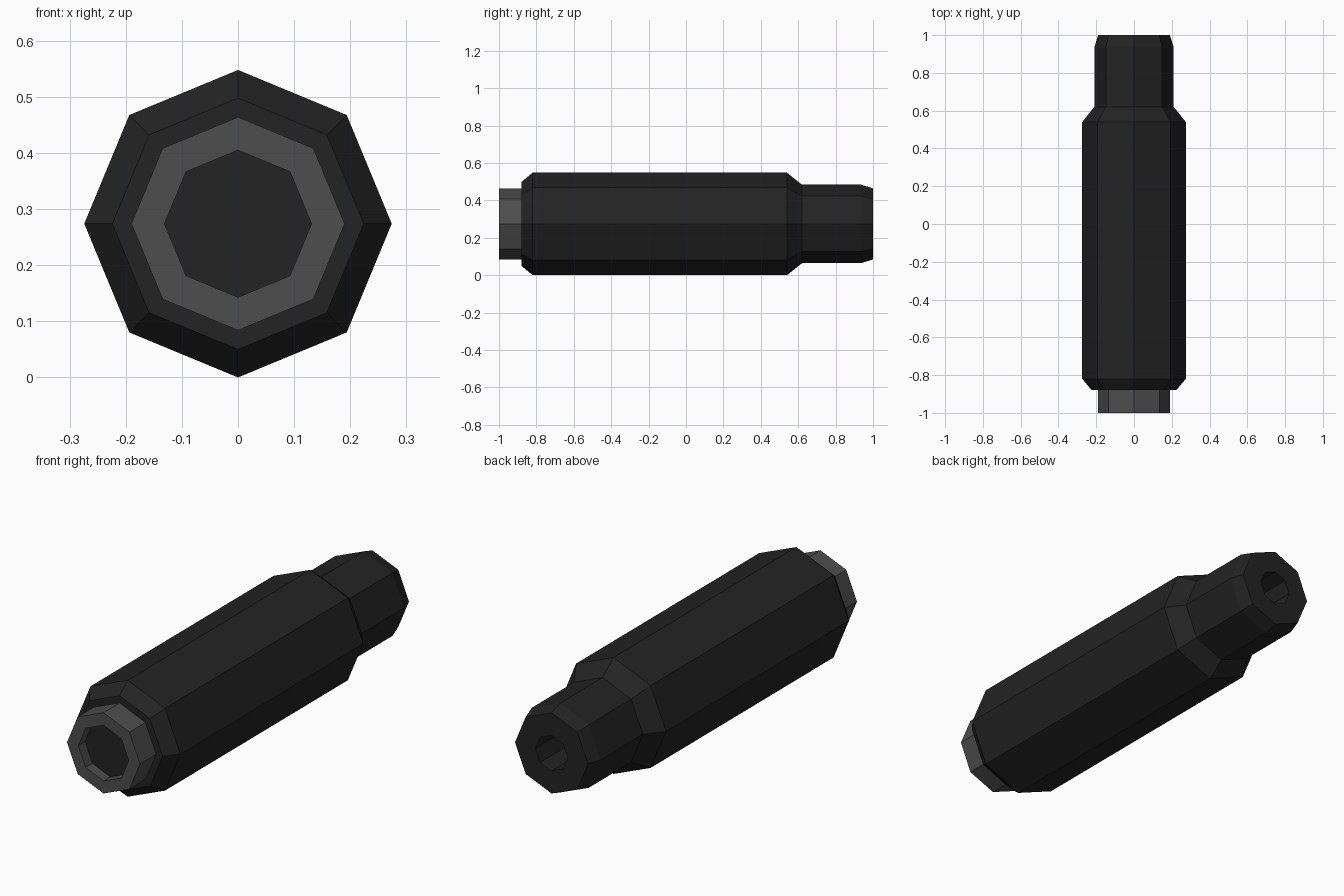
import bpy
import bmesh
from math import cos, sin, tau

if "Cube" in bpy.data.objects:
    bpy.data.objects.remove(bpy.data.objects["Cube"])

SIDES = 8
R = 0.274  # largest radius, also the height of the axis


def material(name, value):
    mat = bpy.data.materials.new(name)
    mat.use_nodes = True
    colour = (value, value, value, 1)
    mat.diffuse_color = colour
    mat.node_tree.nodes["Principled BSDF"].inputs["Base Color"].default_value = colour
    return mat


def lathe(name, profile, mat):
    """Eight-sided tube along y from (y, radius) points, capped at both ends."""
    bm = bmesh.new()
    rings = []
    for y, r in profile:
        rings.append([bm.verts.new((r * cos(tau * i / SIDES), y, R + r * sin(tau * i / SIDES)))
                      for i in range(SIDES)])
    for a, b in zip(rings, rings[1:]):
        for i in range(SIDES):
            j = (i + 1) % SIDES
            bm.faces.new((a[i], a[j], b[j], b[i]))
    bm.faces.new(rings[0])
    bm.faces.new(rings[-1])
    bmesh.ops.recalc_face_normals(bm, faces=bm.faces)
    mesh = bpy.data.meshes.new(name)
    bm.to_mesh(mesh)
    bm.free()
    mesh.materials.append(mat)
    obj = bpy.data.objects.new(name, mesh)
    bpy.context.collection.objects.link(obj)
    return obj


black = material("matte black", 0.0168)
grey = material("dark grey", 0.075)

# Main tube with chamfered front, narrower rear neck and a bored rear end
lathe("body", [(-0.88, 0.224), (-0.82, R), (0.54, R), (0.62, 0.21),
               (0.935, 0.21), (1.0, 0.19), (1.0, 0.084), (0.8, 0.084)], black)

# Front collar with a shallow recess
lathe("front_collar", [(-0.87, 0.19), (-1.0, 0.19), (-1.0, 0.131), (-0.94, 0.131)], grey)

# Dark plug at the bottom of the recess
lathe("recess_plug", [(-0.95, 0.131), (-0.942, 0.131)], black)
